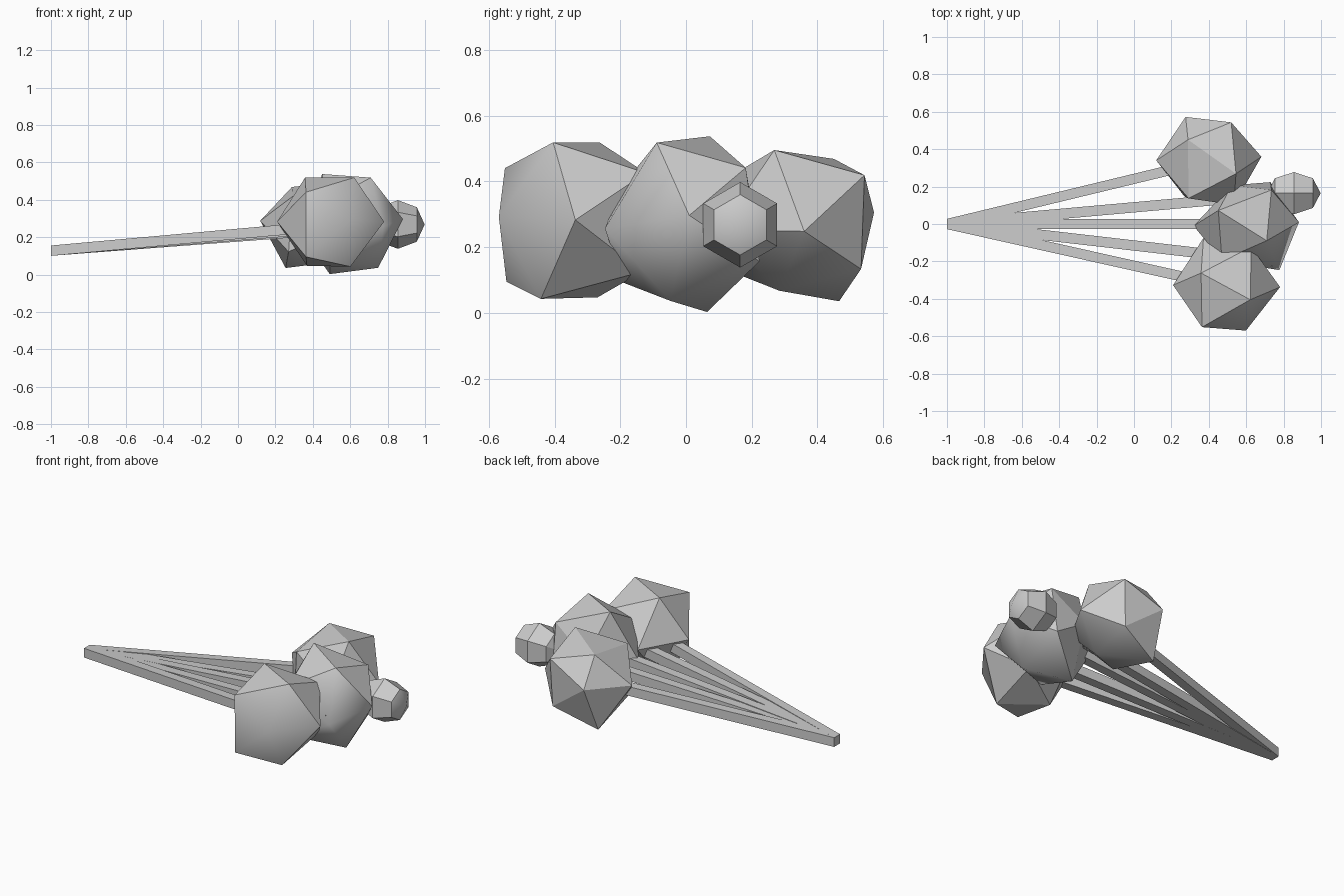
import bpy, bmesh, math
from mathutils import Vector, Matrix

if "Cube" in bpy.data.objects:
    bpy.data.objects.remove(bpy.data.objects["Cube"])

grey = bpy.data.materials.new("plain grey")
grey.diffuse_color = (0.6, 0.6, 0.6, 1)
grey.use_nodes = True
grey.node_tree.nodes["Principled BSDF"].inputs["Base Color"].default_value = grey.diffuse_color


def finish(bm, name):
    bmesh.ops.recalc_face_normals(bm, faces=bm.faces)
    mesh = bpy.data.meshes.new(name)
    bm.to_mesh(mesh)
    bm.free()
    mesh.materials.append(grey)
    obj = bpy.data.objects.new(name, mesh)
    bpy.context.collection.objects.link(obj)
    return obj


def ball(name, center, radius, phase, pitch, yaw, smooth_dirs, nudges):
    """Slightly irregular twenty-sided ball, axis near x; some corners softened."""
    bm = bmesh.new()
    x, r = radius / math.sqrt(5), 2 * radius / math.sqrt(5)
    ring = []
    for i in range(10):
        a = math.radians(phase + 36 * i)
        ring.append(bm.verts.new((x if i % 2 == 0 else -x, r * math.cos(a), r * math.sin(a))))
    bm.verts.new((radius, 0, 0))
    bm.verts.new((-radius, 0, 0))
    turn = Matrix.Rotation(math.radians(yaw), 4, 'Z') @ Matrix.Rotation(math.radians(-pitch), 4, 'Y')
    bm.transform(Matrix.Translation(center) @ turn)
    for i, offset in nudges.items():
        ring[i].co += Vector(offset)
    bmesh.ops.convex_hull(bm, input=bm.verts[:])
    soft = [max(bm.verts, key=lambda v: v.co.dot(Vector(d))) for d in smooth_dirs]
    for f in bm.faces:
        f.smooth = True
    for e in bm.edges:
        e.smooth = any(v in soft for v in e.verts)
    return finish(bm, name)


def stem(name, end):
    """Square rod from the shared tip to a point."""
    bm = bmesh.new()
    start, end, h = Vector((-1, 0, 0.128)), Vector(end), 0.0275
    rings = [[bm.verts.new(p + Vector((0, h * sy, h * sz)))
              for sy, sz in ((-1, -1), (1, -1), (1, 1), (-1, 1))] for p in (start, end)]
    for i in range(4):
        j = (i + 1) % 4
        bm.faces.new((rings[0][i], rings[0][j], rings[1][j], rings[1][i]))
    bm.faces.new(rings[0])
    bm.faces.new(rings[1])
    return finish(bm, name)


# Three large faceted balls
ball("front_ball", (0.495, -0.332, 0.283), 0.286, 106, 0, -1, [(0, -1, 0)],
     {0: (0, 0, -0.01), 1: (0, -0.02, 0), 2: (-0.02, 0.02, 0), 3: (0, -0.005, -0.045),
      4: (-0.02, -0.02, 0), 5: (0, -0.01, 0.01), 9: (-0.01, -0.02, -0.005)})
ball("middle_ball", (0.60, 0.0, 0.272), 0.283, 114, 5, 2, [(0.4, -1, 0), (0.3, 0, -1)],
     {0: (0, 0.01, 0.005), 1: (0, 0.03, 0), 2: (0.04, 0, 0), 5: (0, -0.035, -0.028),
      7: (0.06, -0.04, 0), 8: (0.03, -0.01, -0.01), 9: (0, 0.025, 0.03)})
ball("back_ball", (0.40, 0.35, 0.268), 0.282, 110, -4, 2, [(0.3, -0.2, -1)],
     {4: (0, 0, 0.05), 5: (0, 0.035, -0.005), 6: (0, -0.03, 0.015),
      7: (0.01, -0.025, 0.02), 8: (-0.01, -0.01, 0.005), 9: (0, 0.035, -0.05)})

# Small ball with its pole along x
bm = bmesh.new()
bmesh.ops.create_uvsphere(bm, u_segments=6, v_segments=4, radius=0.13)
bm.transform(Matrix.Translation((0.855, 0.165, 0.268)) @ Matrix.Rotation(math.pi / 2, 4, 'Y')
             @ Matrix.Diagonal((1, 1, 1.1, 1)))
low, high = min(v.co.z for v in bm.verts), max(v.co.z for v in bm.verts)
if high - low < 0.24:  # turn so that a corner points straight up
    bmesh.ops.rotate(bm, verts=bm.verts, cent=(0.855, 0.165, 0.268),
                     matrix=Matrix.Rotation(math.pi / 6, 3, 'X'))
pole = max(bm.verts, key=lambda v: v.co.x)
for f in bm.faces:
    f.smooth = True
for e in bm.edges:
    e.smooth = pole in e.verts
finish(bm, "small_ball")

# Five stems fanning out from one tip
for name, end in (("back_stem", (0.40, 0.338, 0.25)), ("small_ball_stem", (0.85, 0.165, 0.268)),
                  ("middle_stem", (0.60, 0.0, 0.26)), ("spare_stem", (0.74, -0.2, 0.27)),
                  ("front_stem", (0.50, -0.335, 0.263))):
    stem(name, end)
